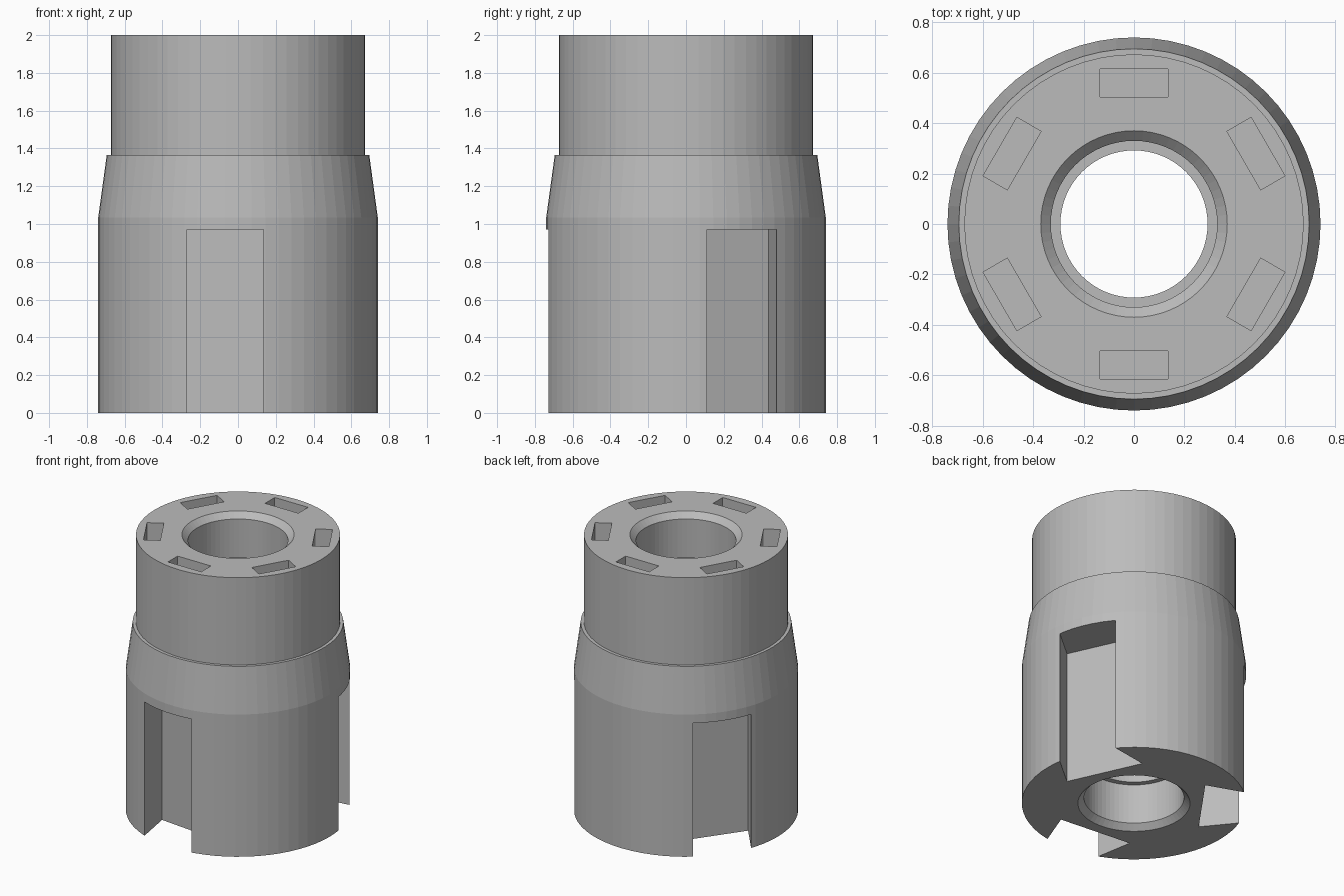
import bpy, bmesh, math
from mathutils import Matrix

if "Cube" in bpy.data.objects:
    bpy.data.objects.remove(bpy.data.objects["Cube"])

SEGMENTS = 64

grey = bpy.data.materials.new("plain grey")
grey.diffuse_color = (0.5, 0.5, 0.5, 1)
grey.use_nodes = True
grey.node_tree.nodes["Principled BSDF"].inputs["Base Color"].default_value = grey.diffuse_color


def make_object(name, bm):
    bmesh.ops.recalc_face_normals(bm, faces=bm.faces)
    mesh = bpy.data.meshes.new(name)
    bm.to_mesh(mesh)
    bm.free()
    mesh.materials.append(grey)
    obj = bpy.data.objects.new(name, mesh)
    bpy.context.collection.objects.link(obj)
    return obj


def revolve(name, profile):
    """Closed (radius, z) profile turned around the z axis."""
    bm = bmesh.new()
    rings = []
    for r, z in profile:
        rings.append([bm.verts.new((r * math.cos(2 * math.pi * i / SEGMENTS),
                                    r * math.sin(2 * math.pi * i / SEGMENTS), z))
                      for i in range(SEGMENTS)])
    for a, b in zip(rings, rings[1:] + rings[:1]):
        for i in range(SEGMENTS):
            j = (i + 1) % SEGMENTS
            bm.faces.new((a[i], a[j], b[j], b[i]))
    return make_object(name, bm)


def add_prism(bm, outline, z0, z1, angle):
    """Upright prism; outline is (outward, sideways), turned to the angle."""
    turn = Matrix.Rotation(math.radians(angle), 4, 'Z')
    low = [bm.verts.new(turn @ Matrix.Translation((x, y, z0)).to_translation()) for x, y in outline]
    top = [bm.verts.new(turn @ Matrix.Translation((x, y, z1)).to_translation()) for x, y in outline]
    bm.faces.new(low[::-1])
    bm.faces.new(top)
    n = len(outline)
    for i in range(n):
        j = (i + 1) % n
        bm.faces.new((low[i], low[j], top[j], top[i]))


# Sleeve: stepped outside, chamfered bore with a narrower middle
sleeve = revolve("sleeve_body", [
    (0.37, 0), (0.74, 0), (0.74, 1.035), (0.695, 1.365), (0.673, 1.365),
    (0.673, 2), (0.37, 2), (0.33, 1.96), (0.33, 1.68), (0.292, 1.68),
    (0.292, 0.33), (0.33, 0.33), (0.33, 0.04)])

# Three dovetail slots in the lower skirt
slots = bmesh.new()
slot = [(0.45, -0.275), (0.85, -0.165), (0.85, 0.165), (0.45, 0.275)]
for k in range(3):
    add_prism(slots, slot, -0.2, 0.972, -95.45 + 120 * k)

# Six rectangular pockets in the top face
pockets = bmesh.new()
pocket = [(0.503, -0.134), (0.614, -0.134), (0.614, 0.134), (0.503, 0.134)]
for k in range(6):
    add_prism(pockets, pocket, 1.75, 2.2, 30 + 60 * k)

# Cut the slots and pockets, then remove the cutters
cutters = [make_object("slot_cutter", slots), make_object("pocket_cutter", pockets)]
for cutter in cutters:
    cutter.hide_render = True
    mod = sleeve.modifiers.new(cutter.name, 'BOOLEAN')
    mod.operation = 'DIFFERENCE'
    mod.solver = 'EXACT'
    mod.object = cutter
bpy.context.view_layer.update()
evaluated = sleeve.evaluated_get(bpy.context.evaluated_depsgraph_get())
cut_mesh = bpy.data.meshes.new_from_object(evaluated)
sleeve.modifiers.clear()
sleeve.data = cut_mesh
for cutter in cutters:
    bpy.data.objects.remove(cutter)
